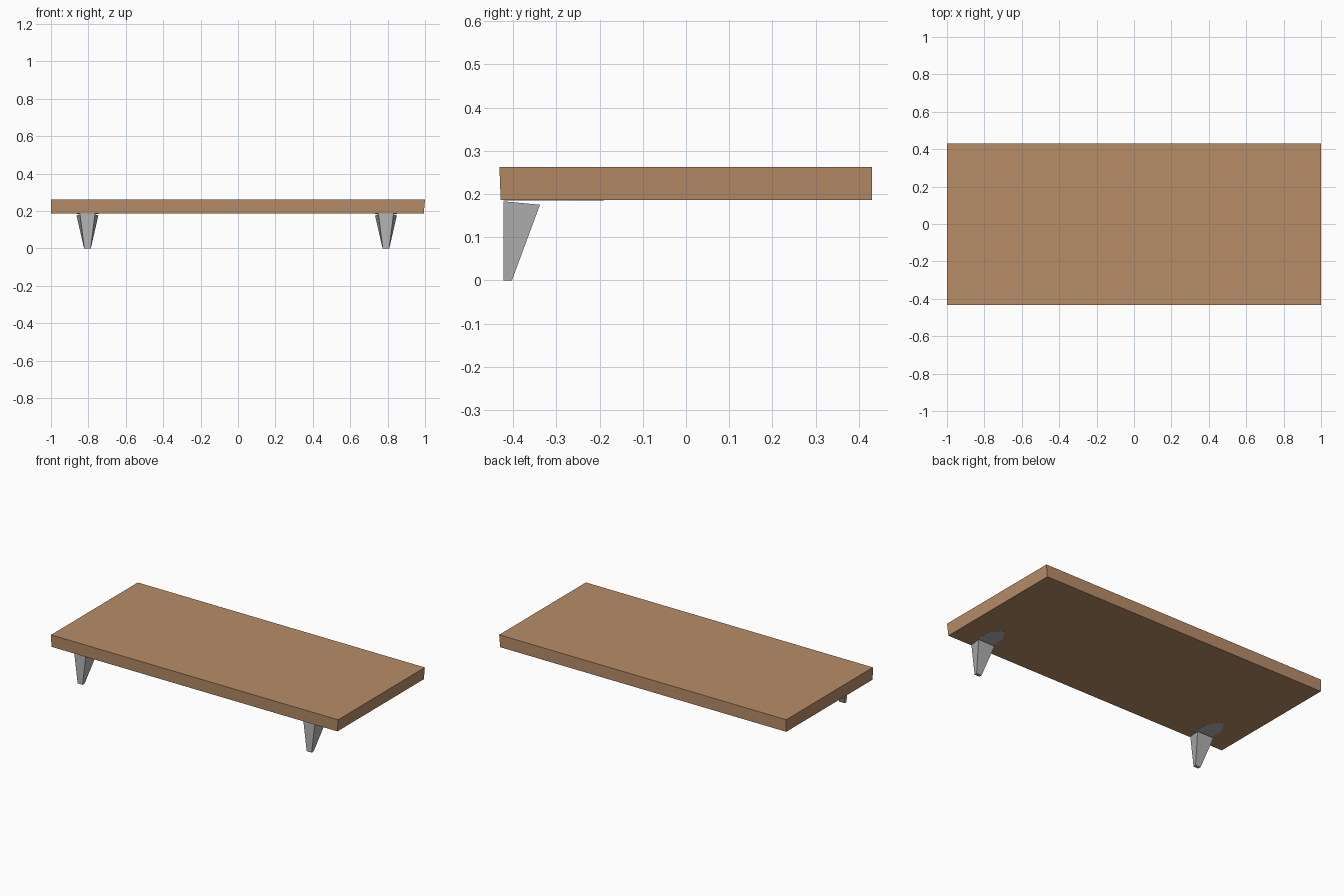
import bpy

if "Cube" in bpy.data.objects:
    bpy.data.objects.remove(bpy.data.objects["Cube"])

def material(name, rgb):
    m = bpy.data.materials.new(name)
    m.diffuse_color = (*rgb, 1)
    m.use_nodes = True
    m.node_tree.nodes["Principled BSDF"].inputs["Base Color"].default_value = m.diffuse_color
    return m

wood = material("warm wood", (0.48, 0.265, 0.14))
metal = material("grey metal", (0.46, 0.46, 0.46))

def loft(name, bottom, top, mat):
    """Closed solid between two loops with the same number of points."""
    n = len(bottom)
    faces = [tuple(reversed(range(n))), tuple(range(n, 2 * n))]
    faces += [(i, (i + 1) % n, n + (i + 1) % n, n + i) for i in range(n)]
    mesh = bpy.data.meshes.new(name)
    mesh.from_pydata(bottom + top, [], faces)
    mesh.materials.append(mat)
    ob = bpy.data.objects.new(name, mesh)
    bpy.context.collection.objects.link(ob)
    return ob

def rect(x0, x1, y0, y1, z):
    return [(x0, y0, z), (x1, y0, z), (x1, y1, z), (x0, y1, z)]

# Shelf board, very slightly tapered underneath
loft("board", rect(-1, 0.993, -0.429, 0.431, 0.186),
     rect(-1, 1, -0.432, 0.431, 0.262), wood)

# Front legs with thin pointed mounting plates under the board
for side, cx in (("left", -0.805), ("right", 0.791)):
    foot = [(cx - 0.017, -0.422, 0), (cx + 0.017, -0.422, 0),
            (cx + 0.018, -0.403, 0), (cx - 0.018, -0.403, 0)]
    head = [(cx - 0.04, -0.422, 0.183), (cx + 0.04, -0.422, 0.183),
            (cx + 0.058, -0.338, 0.175), (cx - 0.058, -0.338, 0.175)]
    loft(side + "_front_leg", foot, head, metal)

    outline = [(-0.04, -0.422), (0.04, -0.422), (0.058, -0.338),
               (0.055, -0.26), (0.005, -0.19), (-0.005, -0.19),
               (-0.055, -0.26), (-0.058, -0.338)]
    loft(side + "_mounting_plate",
         [(cx + x, y, 0.185) for x, y in outline],
         [(cx + x, y, 0.187) for x, y in outline], metal)
